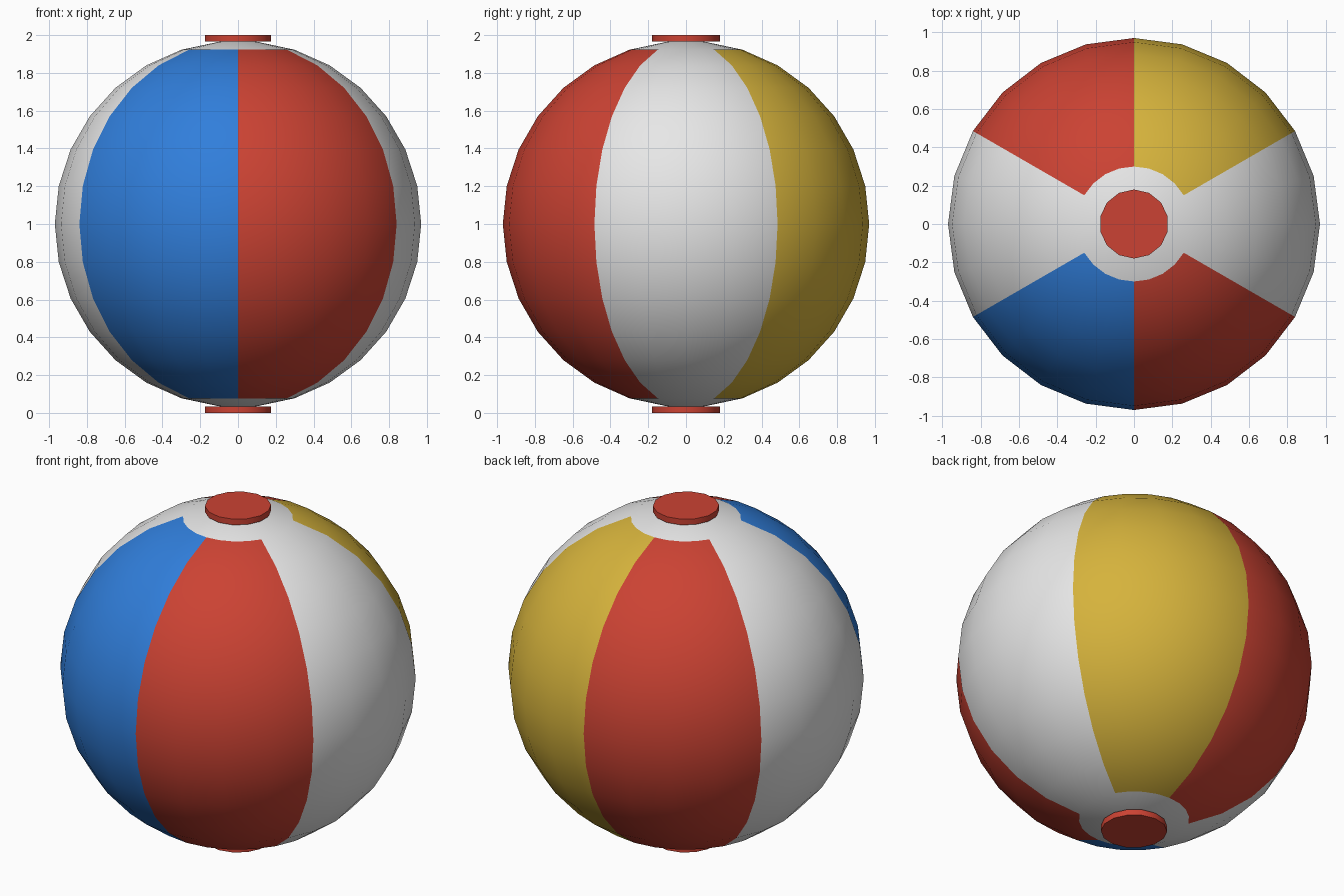
import bpy
import bmesh
from math import sin, cos, atan2, degrees, radians
from mathutils import Matrix, Vector

default_cube = bpy.data.objects.get("Cube")
if default_cube:
    bpy.data.objects.remove(default_cube, do_unlink=True)

RADIUS = 0.97
CENTRE = Vector((0, 0, 1))


def make_material(name, rgb):
    mat = bpy.data.materials.new(name)
    mat.use_nodes = True
    colour = (*rgb, 1)
    mat.diffuse_color = colour
    mat.node_tree.nodes["Principled BSDF"].inputs["Base Color"].default_value = colour
    return mat


white = make_material("white", (0.8, 0.8, 0.8))
yellow = make_material("yellow", (0.67, 0.45, 0.045))
red = make_material("red", (0.6, 0.055, 0.033))
blue = make_material("blue", (0.03, 0.21, 0.71))


def add_object(name, bm, materials):
    mesh = bpy.data.meshes.new(name)
    bm.to_mesh(mesh)
    bm.free()
    for mat in materials:
        mesh.materials.append(mat)
    obj = bpy.data.objects.new(name, mesh)
    bpy.context.collection.objects.link(obj)
    bpy.ops.object.select_all(action="DESELECT")
    obj.select_set(True)
    bpy.context.view_layer.objects.active = obj
    bpy.ops.object.shade_smooth_by_angle(angle=radians(35))
    return obj


# Ball: a half-circle profile turned around the vertical axis
bm = bmesh.new()
latitudes = [-90, *range(-84, 85, 12), 90]
profile = [bm.verts.new(CENTRE + RADIUS * Vector((cos(radians(a)), 0, sin(radians(a)))))
           for a in latitudes]
edges = [bm.edges.new(pair) for pair in zip(profile, profile[1:])]
bmesh.ops.spin(bm, geom=profile + edges, cent=CENTRE, axis=(0, 0, 1),
               angle=radians(360), steps=24)
bmesh.ops.remove_doubles(bm, verts=bm.verts, dist=0.001)
bmesh.ops.recalc_face_normals(bm, faces=bm.faces)

# Six coloured panels, with white rounds at both poles
panel_slots = (0, 1, 2, 0, 3, 2)
for face in bm.faces:
    c = face.calc_center_median() - CENTRE
    if abs(c.z) > RADIUS * sin(radians(72)):
        face.material_index = 0
    else:
        azimuth = (degrees(atan2(c.y, c.x)) + 30) % 360
        face.material_index = panel_slots[int(azimuth // 60)]
add_object("ball", bm, (white, yellow, red, blue))

# Round plugs at the top and bottom
PLUG_HEIGHT = 0.035
for name, z in (("top_plug", 2 - PLUG_HEIGHT / 2), ("bottom_plug", PLUG_HEIGHT / 2)):
    bm = bmesh.new()
    bmesh.ops.create_cone(bm, cap_ends=True, segments=14, radius1=0.18, radius2=0.18,
                          depth=PLUG_HEIGHT, matrix=Matrix.Translation((0, 0, z)))
    add_object(name, bm, (red,))
